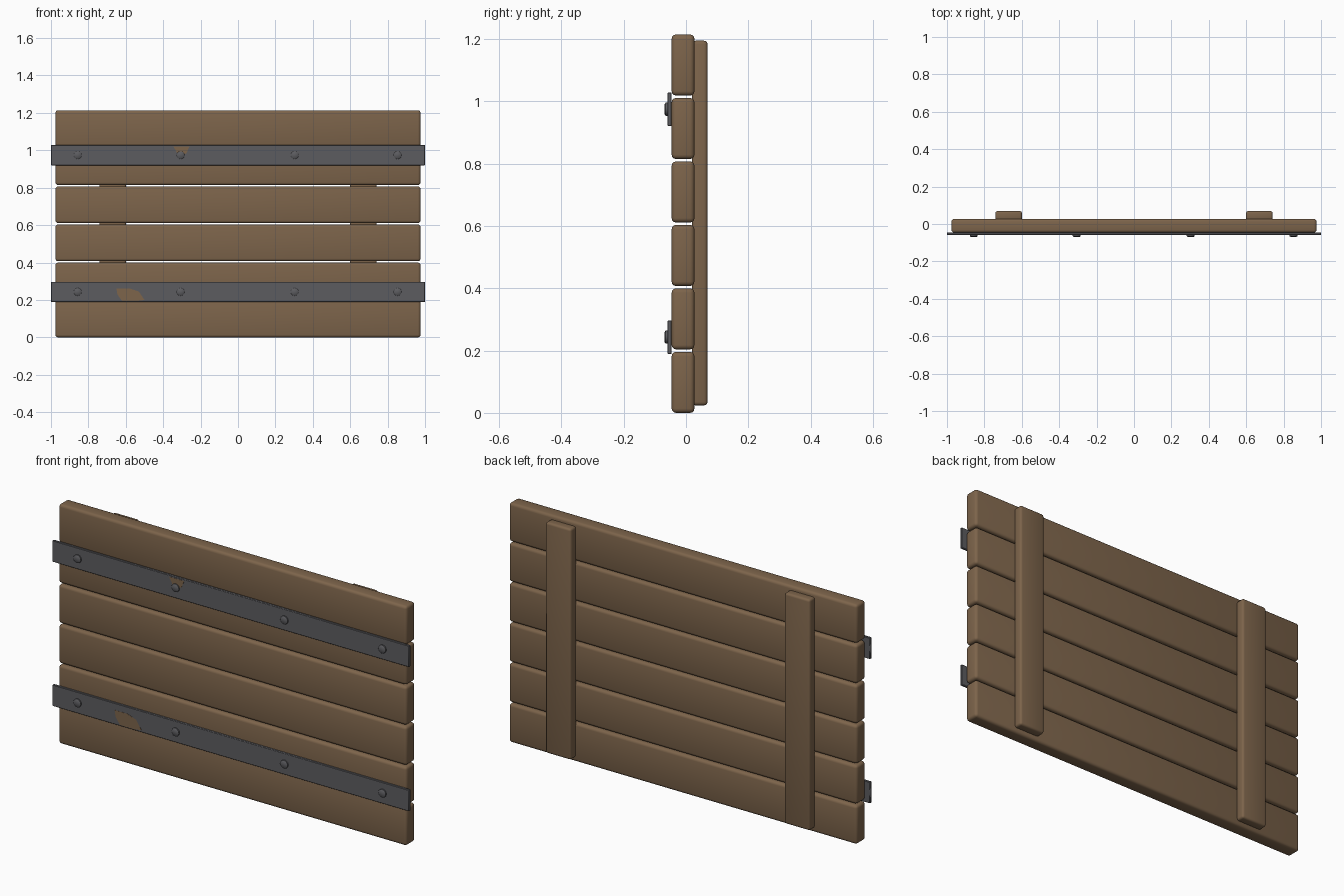
import bpy, bmesh, math

if "Cube" in bpy.data.objects:
    bpy.data.objects.remove(bpy.data.objects["Cube"])


def material(name, rgb):
    m = bpy.data.materials.new(name)
    m.diffuse_color = (*rgb, 1)
    m.use_nodes = True
    m.node_tree.nodes["Principled BSDF"].inputs["Base Color"].default_value = m.diffuse_color
    return m


WOOD = material("brown wood", (0.205, 0.128, 0.070))
IRON = material("dark iron", (0.107, 0.107, 0.116))


def finish(name, bm, mat, bevel=0, segments=2):
    bmesh.ops.recalc_face_normals(bm, faces=bm.faces)
    if bevel:
        bmesh.ops.bevel(bm, geom=bm.edges[:], offset=bevel, segments=segments,
                        profile=0.5, affect='EDGES')
    me = bpy.data.meshes.new(name)
    bm.to_mesh(me)
    bm.free()
    me.materials.append(mat)
    ob = bpy.data.objects.new(name, me)
    bpy.context.collection.objects.link(ob)
    bpy.context.view_layer.objects.active = ob
    bpy.ops.object.select_all(action='DESELECT')
    ob.select_set(True)
    bpy.ops.object.shade_smooth_by_angle(angle=math.radians(40))
    return ob


def box(name, x, y, z, mat, bevel=0, segments=2):
    bm = bmesh.new()
    bmesh.ops.create_cube(bm, size=1)
    for v in bm.verts:
        v.co = [lo + (c + 0.5) * (hi - lo) for c, (lo, hi) in zip(v.co, (x, y, z))]
    return finish(name, bm, mat, bevel, segments)


def rivet(name, x, z):
    bm = bmesh.new()
    rings = []
    for r, y in ((0.021, -0.056), (0.021, -0.065), (0.016, -0.069)):
        rings.append([bm.verts.new((x + r * math.cos(a * math.tau / 12), y,
                                    z + r * math.sin(a * math.tau / 12))) for a in range(12)])
    for a, b in zip(rings, rings[1:]):
        for i in range(12):
            j = (i + 1) % 12
            bm.faces.new((a[i], a[j], b[j], b[i]))
    bm.faces.new(rings[0])
    bm.faces.new(rings[-1])
    return finish(name, bm, IRON)


def patch(name, outline):
    # thin worn spot on the strap face
    bm = bmesh.new()
    f = bm.faces.new([bm.verts.new((x, -0.0598, z)) for x, z in outline])
    ext = bmesh.ops.extrude_face_region(bm, geom=[f])["geom"]
    for v in ext:
        if isinstance(v, bmesh.types.BMVert):
            v.co.y = -0.0585
    return finish(name, bm, WOOD)


# horizontal planks
for i in range(6):
    z = i * 0.2036
    box(f"plank_{i + 1}", (-0.976, 0.976), (-0.046, 0.027), (z, z + 0.196), WOOD, 0.014, 3)

# upright battens on the back
for side, x in (("left", -0.67), ("right", 0.67)):
    box(f"batten_{side}", (x - 0.071, x + 0.071), (0.020, 0.069), (0.024, 1.194), WOOD, 0.011, 3)

# iron straps with rivets on the front
for level, z in (("lower", 0.243), ("upper", 0.974)):
    box(f"strap_{level}", (-1, 1), (-0.059, -0.046), (z - 0.054, z + 0.054), IRON, 0.002, 1)
    for k, x in enumerate((-0.857, -0.307, 0.303, 0.853)):
        rivet(f"rivet_{level}_{k + 1}", x, z)

# worn spots showing wood colour
patch("worn_spot_lower", [(-0.65, 0.262), (-0.58, 0.262), (-0.53, 0.245), (-0.50, 0.20),
                          (-0.54, 0.194), (-0.62, 0.194), (-0.645, 0.23)])
patch("worn_spot_upper", [(-0.345, 1.02), (-0.26, 1.02), (-0.275, 0.985),
                          (-0.30, 0.97), (-0.325, 0.985)])
